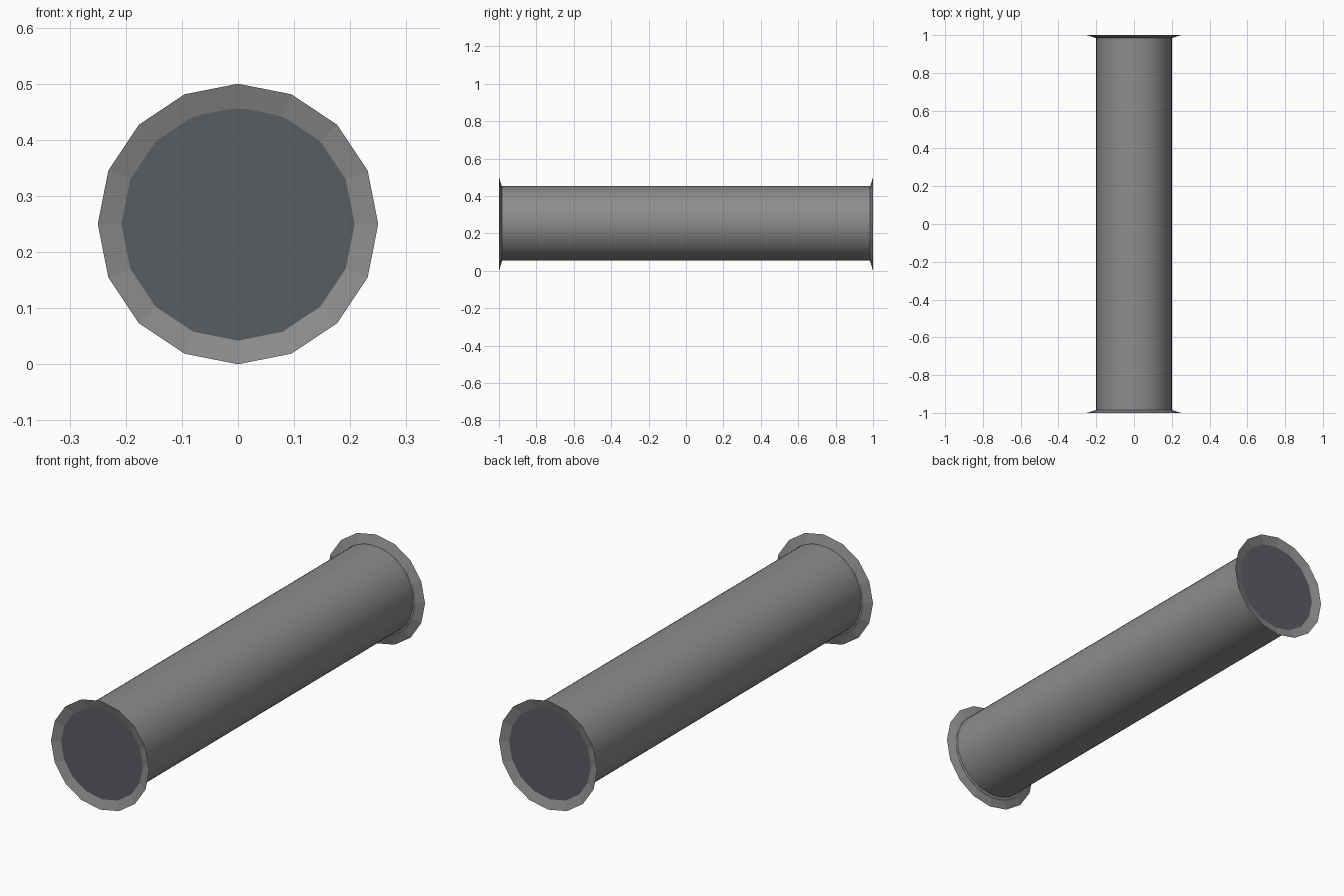
import bpy, bmesh, math
from mathutils import Matrix

if "Cube" in bpy.data.objects:
    bpy.data.objects.remove(bpy.data.objects["Cube"])


def material(name, rgb):
    m = bpy.data.materials.new(name)
    m.diffuse_color = (*rgb, 1)
    m.use_nodes = True
    m.node_tree.nodes["Principled BSDF"].inputs["Base Color"].default_value = m.diffuse_color
    return m


grey = material("pipe grey", (0.26, 0.265, 0.26))
dark = material("dark end", (0.10, 0.11, 0.12))


def lathe(name, profile, sides, zc, mat, smooth=False):
    """Revolve (radius, y) points about the y axis; radius 0 closes as a cap."""
    bm = bmesh.new()
    rings = []
    for r, y in profile:
        rings.append([bm.verts.new((r * math.cos(2 * math.pi * i / sides), y,
                                    zc + r * math.sin(2 * math.pi * i / sides)))
                      for i in range(sides)])
    for a, b in zip(rings, rings[1:]):
        for i in range(sides):
            j = (i + 1) % sides
            bm.faces.new((a[i], a[j], b[j], b[i]))
    if len(rings) == 1:
        bm.faces.new(rings[0])
    me = bpy.data.meshes.new(name)
    bm.to_mesh(me)
    bm.free()
    me.materials.append(mat)
    ob = bpy.data.objects.new(name, me)
    bpy.context.collection.objects.link(ob)
    if smooth:
        for p in me.polygons:
            p.use_smooth = True
    return ob


# long smooth tube
lathe("pipe", [(0.2, -0.985), (0.2, 0.985)], 64, 0.254, grey, True)

# flared 16-sided flange and dark end plate at each end
for side, label in ((-1, "front"), (1, "back")):
    lathe(label + "_flange", [(0.25, side), (0.2, side * 0.984)], 16, 0.25, grey)
    lathe(label + "_end_plate", [(0.21, side * 0.9865)], 32, 0.246, dark)
